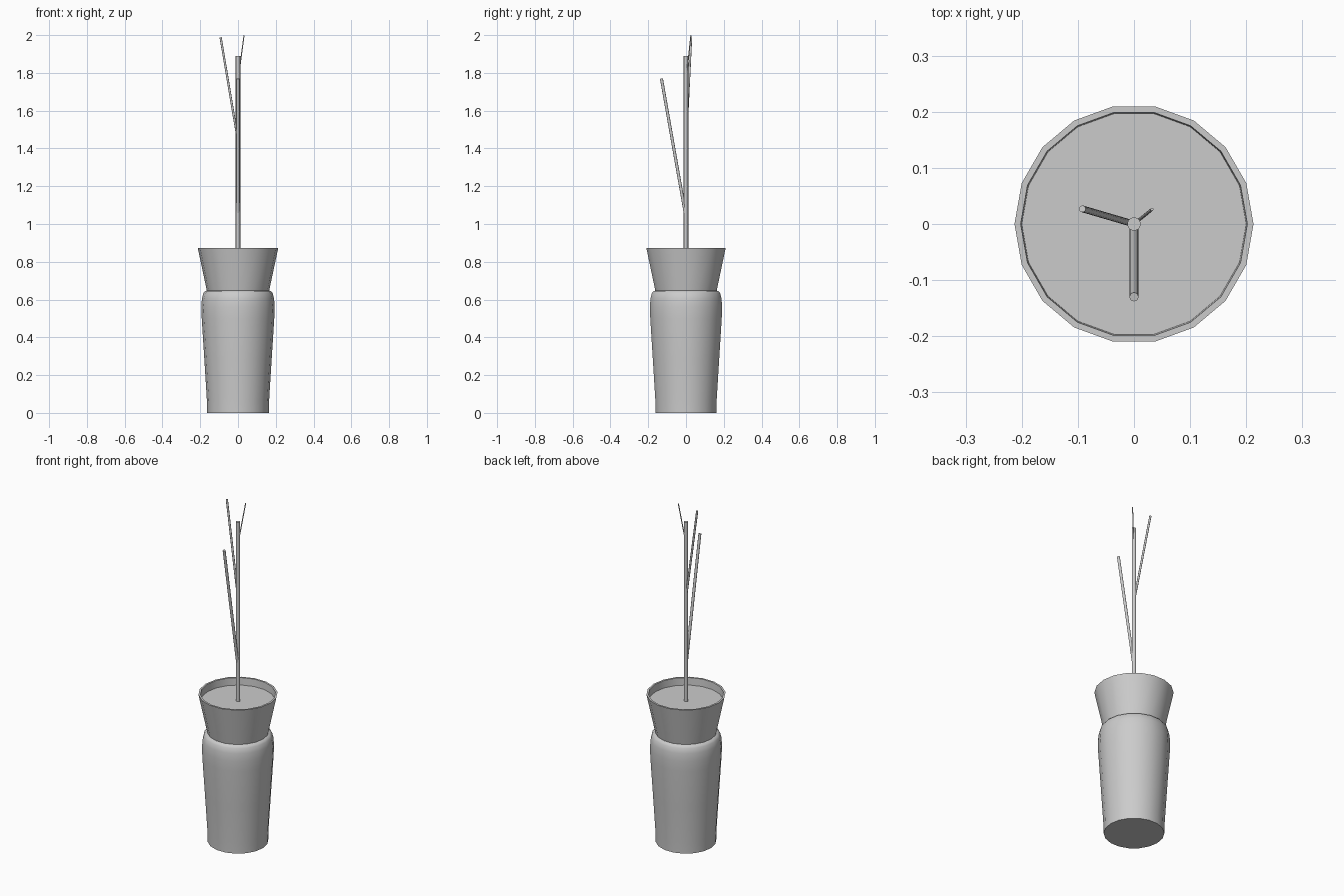
import bpy, bmesh, math
from mathutils import Vector

if "Cube" in bpy.data.objects:
    bpy.data.objects.remove(bpy.data.objects["Cube"])


def finish(bm, name):
    bmesh.ops.recalc_face_normals(bm, faces=bm.faces)
    mesh = bpy.data.meshes.new(name)
    bm.to_mesh(mesh)
    bm.free()
    ob = bpy.data.objects.new(name, mesh)
    bpy.context.collection.objects.link(ob)
    bpy.ops.object.select_all(action='DESELECT')
    ob.select_set(True)
    bpy.context.view_layer.objects.active = ob
    bpy.ops.object.shade_smooth_by_angle(angle=math.radians(38))
    return ob


def lathe(name, profile, sides=18):
    """Revolve (radius, z) points and cap both ends."""
    bm = bmesh.new()
    rings = [[bm.verts.new((r * math.cos(math.tau * i / sides),
                            r * math.sin(math.tau * i / sides), z))
              for i in range(sides)] for r, z in profile]
    for a, b in zip(rings, rings[1:]):
        for i in range(sides):
            j = (i + 1) % sides
            bm.faces.new((a[i], a[j], b[j], b[i]))
    bm.faces.new(rings[0])
    bm.faces.new(rings[-1])
    return finish(bm, name)


def rod(name, start, end, radius, sides=12):
    """Closed cylinder between two points."""
    start, end = Vector(start), Vector(end)
    axis = end - start
    bm = bmesh.new()
    bmesh.ops.create_cone(bm, cap_ends=True, segments=sides, radius1=radius,
                          radius2=radius, depth=axis.length)
    ob = finish(bm, name)
    ob.rotation_mode = 'QUATERNION'
    ob.rotation_quaternion = axis.to_track_quat('Z', 'Y')
    ob.location = (start + end) / 2
    return ob


# Pot: tapered body, rounded shoulder, flared collar, recessed soil surface
lathe("pot", [(0.163, 0), (0.165, 0.07), (0.178, 0.28), (0.192, 0.50),
              (0.194, 0.56), (0.191, 0.605), (0.184, 0.633), (0.175, 0.644),
              (0.165, 0.647), (0.213, 0.873), (0.202, 0.873), (0.2, 0.83)])

# Main stem
rod("stem", (0, 0, 0.825), (0, 0, 1.89), 0.012)

# Branches leaning out of the stem, thinner toward the top
branches = [((0, 0, 1.035), (0, -0.13, 1.77), 0.008),
            ((0, 0, 1.44), (-0.092, 0.027, 1.988), 0.006),
            ((0, 0, 1.76), (0.032, 0.026, 1.999), 0.0028)]
for n, (start, end, radius) in enumerate(branches, 1):
    rod(f"branch_{n}", start, end, radius)
